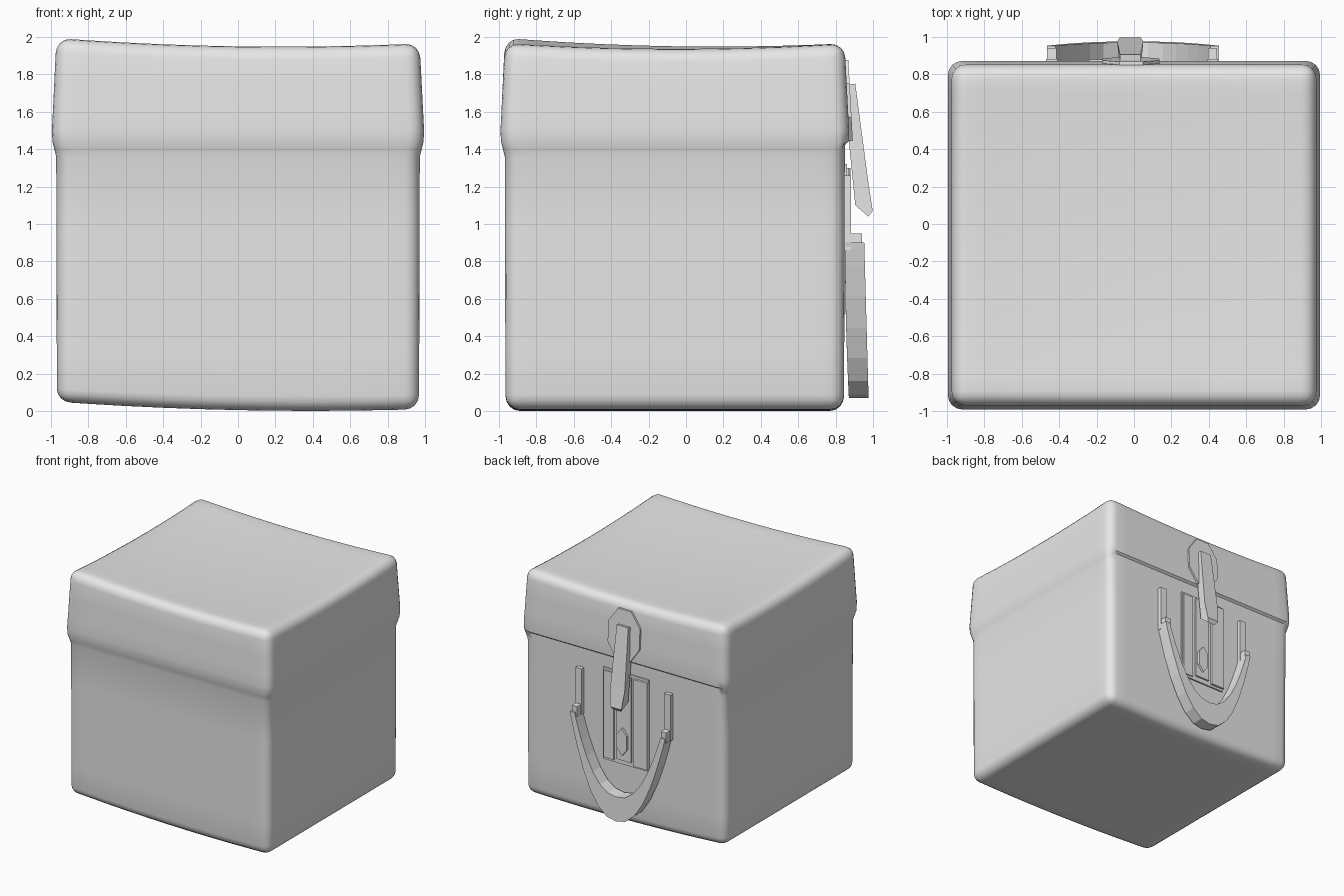
import bpy, bmesh, math
from mathutils import Vector

old = bpy.data.objects.get("Cube")
if old:
    bpy.data.objects.remove(old, do_unlink=True)

grey = bpy.data.materials.new("plain grey")
grey.use_nodes = True
grey.diffuse_color = (0.8, 0.8, 0.8, 1)
grey.node_tree.nodes["Principled BSDF"].inputs["Base Color"].default_value = (0.8, 0.8, 0.8, 1)


def add_object(name, bm):
    bmesh.ops.recalc_face_normals(bm, faces=bm.faces)
    mesh = bpy.data.meshes.new(name)
    bm.to_mesh(mesh)
    bm.free()
    mesh.materials.append(grey)
    obj = bpy.data.objects.new(name, mesh)
    bpy.context.collection.objects.link(obj)
    return obj


def bridge(name, side_a, side_b):
    """Solid between two matching outlines."""
    bm = bmesh.new()
    a = [bm.verts.new(p) for p in side_a]
    b = [bm.verts.new(p) for p in side_b]
    bm.faces.new(a)
    bm.faces.new(b)
    n = len(a)
    for i in range(n):
        j = (i + 1) % n
        bm.faces.new((a[i], a[j], b[j], b[i]))
    return add_object(name, bm)


def plate(name, outline, y0, y1, lean=0.0):
    """Extrude an x/z outline along y, leaning outward toward its bottom."""
    top = max(z for x, z in outline)
    return bridge(name, [(x, y0, z) for x, z in outline],
                  [(x, y1 + lean * (top - z), z) for x, z in outline])


def rect(x0, x1, z0, z1):
    return [(x0, z0), (x1, z0), (x1, z1), (x0, z1)]


def oval(cx, cz, rx, rz, n, start=0.0):
    return [(cx + rx * math.cos(start + math.tau * i / n),
             cz + rz * math.sin(start + math.tau * i / n)) for i in range(n)]


# Box with a flared lid and gently sagging top
HX, HY, CY = 0.968, 0.905, -0.06
Z0, Z1 = 0.015, 1.96
FLARE = [(0, 0), (1.36, 0.004), (1.44, 0.024), (1.5, 0.027), (1.96, 0.003)]


def flare(z):
    for (za, fa), (zb, fb) in zip(FLARE, FLARE[1:]):
        if z <= zb:
            return fa + (fb - fa) * max(0, z - za) / (zb - za)
    return FLARE[-1][1]


bm = bmesh.new()
bmesh.ops.create_cube(bm, size=1)
for v in bm.verts:
    v.co = Vector((v.co.x * 2 * HX, CY + v.co.y * 2 * HY, Z0 + (v.co.z + 0.5) * (Z1 - Z0)))
bmesh.ops.bevel(bm, geom=bm.edges[:], offset=0.075, segments=4, profile=0.5, affect='EDGES')


def slice_at(axis, value):
    point, normal = Vector((0, 0, 0)), Vector((0, 0, 0))
    point[axis], normal[axis] = value, 1
    bmesh.ops.bisect_plane(bm, geom=bm.verts[:] + bm.edges[:] + bm.faces[:],
                           plane_co=point, plane_no=normal)


for i in range(-4, 5):
    slice_at(0, i * 0.2)
    slice_at(1, CY + i * 0.19)
for z in (0.3, 0.6, 1.0, 1.36, 1.40, 1.44, 1.5, 1.6, 1.75):
    slice_at(2, z)

for v in bm.verts:
    x, y, z = v.co
    u, w = x / HX, (y - CY) / HY
    f = flare(z)
    if z > 1.6:
        k = (z - 1.6) / (Z1 - 1.6)
        v.co.z += k * (-0.05 + 0.03 * u * u + 0.03 * w * w + 0.0075 * (1 - u) * (1 - w))
    elif z < 0.3:
        k = 1 - (z - Z0) / (0.3 - Z0)
        v.co.z += k * (0.025 * u * u - 0.02 * u - 0.01)
    # crisper lid step on the latch side
    if w > 0.99 and abs(z - 1.40) < 0.01:
        f = 0.004
        v.co.z = 1.425
    v.co.x += f * u
    v.co.y += f * w
box = add_object("box_with_lid", bm)
bpy.ops.object.select_all(action='DESELECT')
box.select_set(True)
bpy.context.view_layer.objects.active = box
bpy.ops.object.shade_smooth_by_angle(angle=math.radians(40))

# Latch: backing plate on the lid and hanging tongue
plate("latch_plate", oval(-0.015, 1.66, 0.165, 0.235, 8, math.pi / 8), 0.83, 0.868, 0.055)

tongue = [(0.85, 1.74, 0.055), (0.905, 1.75, 0.055), (0.975, 1.22, 0.07), (0.998, 1.07, 0.055),
          (0.975, 1.04, 0.035), (0.905, 1.10, 0.055), (0.875, 1.4, 0.06)]
bridge("latch_tongue", [(-0.02 - h, y, z) for y, z, h in tongue],
       [(-0.02 + h, y, z) for y, z, h in tongue])

# Lock: side strips, raised centre strip, hexagonal keyhole boss
plate("lock_plate", rect(-0.24, 0.20, 0.52, 1.32), 0.83, 0.86)
plate("lock_side_right", rect(-0.24, -0.11, 0.54, 1.30), 0.85, 0.88)
plate("lock_side_left", rect(0.09, 0.19, 0.54, 1.30), 0.85, 0.87)
plate("lock_centre", rect(-0.08, 0.06, 0.56, 1.30), 0.85, 0.875)
plate("keyhole", oval(-0.005, 0.73, 0.055, 0.12, 6, math.pi / 2), 0.87, 0.895)

# Handle: two mounting bars and a hanging crescent
for side, x in (("left", 0.42), ("right", -0.44)):
    plate("handle_bar_" + side, rect(x - 0.03, x + 0.03, 0.86, 1.26), 0.83, 0.883)
    plate("handle_end_" + side, rect(x - 0.025, x + 0.025, 0.86, 0.95), 0.87, 0.94)


def arc(half, bottom, top, n=16):
    pts = []
    for i in range(n + 1):
        u = math.sin(math.pi / 2 * (2 * i / n - 1))
        pts.append((-0.005 + half * u, bottom + (top - bottom) * abs(u) ** 2.3))
    return pts


crescent = arc(0.46, 0.07, 0.9) + arc(0.415, 0.28, 0.9)[::-1]
bridge("handle", [(x, 0.85 + 0.03 * (0.9 - z) ** 2, z) for x, z in crescent],
       [(x, 0.953 + 0.028 * (0.9 - z), z) for x, z in crescent])
